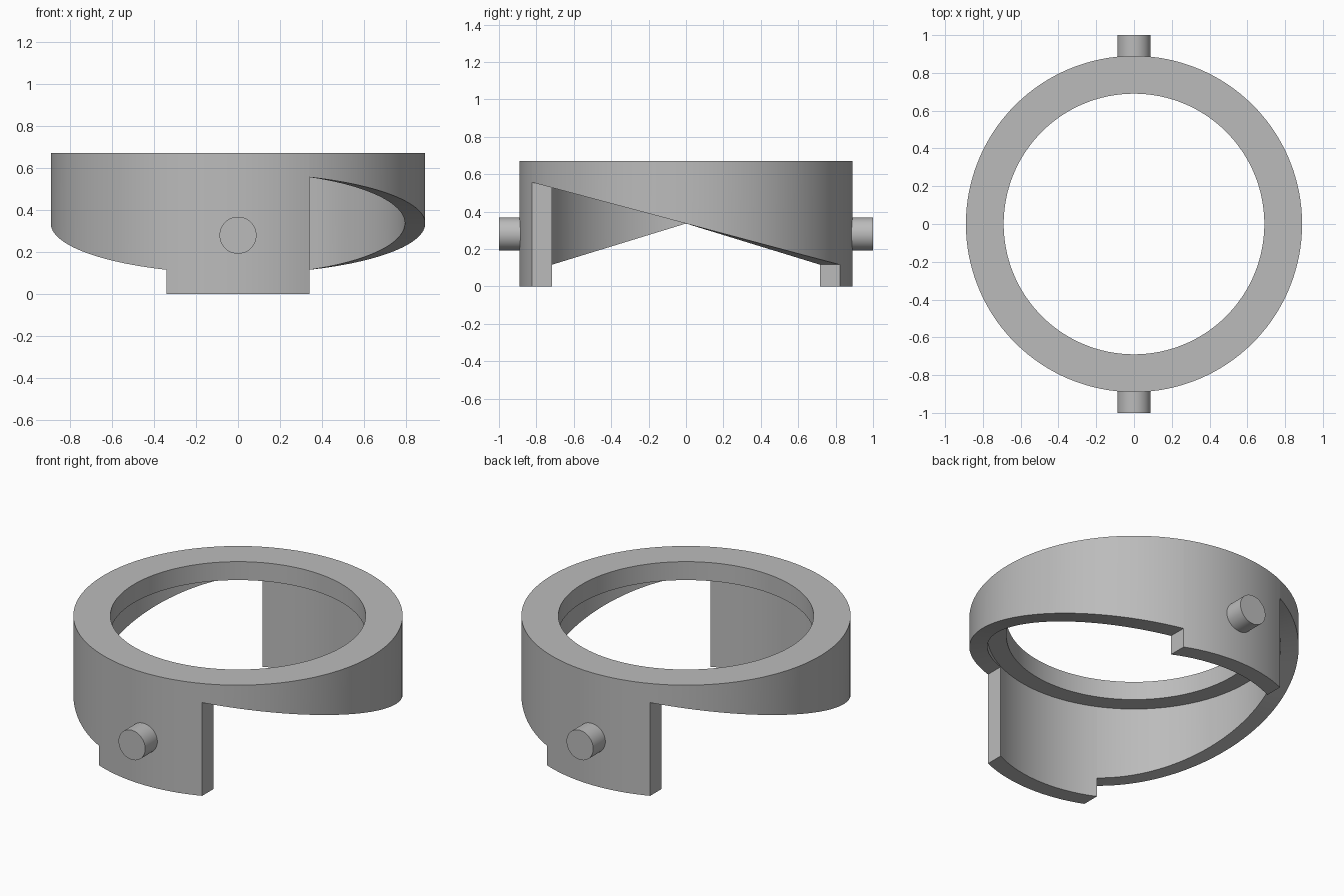
import bpy, bmesh
from math import sin, cos, asin, sqrt, pi, radians

cube = bpy.data.objects.get("Cube")
if cube:
    bpy.data.objects.remove(cube)

R_OUT, R_IN, R_LIP = 0.89, 0.793, 0.69     # wall radii and lip radius
TOP, LIP_Z, MID, RISE = 0.67, 0.56, 0.336, 0.22
TAB = 0.34                                 # half width of the tabs
A0 = asin(TAB / R_OUT)
Y_RATIO = sqrt(R_IN**2 - TAB**2) / sqrt(R_OUT**2 - TAB**2)

grey = bpy.data.materials.new("grey")
grey.use_nodes = True
colour = (0.5, 0.5, 0.5, 1)
grey.diffuse_color = colour
grey.node_tree.nodes["Principled BSDF"].inputs["Base Color"].default_value = colour


def finish(obj):
    obj.data.materials.clear()
    obj.data.materials.append(grey)
    bpy.ops.object.select_all(action="DESELECT")
    obj.select_set(True)
    bpy.context.view_layer.objects.active = obj
    bpy.ops.object.shade_smooth_by_angle(angle=radians(30))


def section(a, is_tab, turn):
    """Wall cross-section at angle a from the front, turned half way round if asked."""
    xo, yo = R_OUT * sin(a), -R_OUT * cos(a)
    if is_tab:
        xi, z = xo, 0
        yi = -sqrt(R_IN**2 - xi**2)
    else:
        yi = yo * Y_RATIO
        xi = sqrt(R_IN**2 - yi**2)
        z = MID + RISE * cos(a) / cos(A0)
    xl, yl = R_LIP * sin(a), -R_LIP * cos(a)
    pts = [(xo, yo, TOP), (xl, yl, TOP), (xl, yl, LIP_Z),
           (xi, yi, LIP_Z), (xi, yi, z), (xo, yo, z)]
    return [(x * turn, y * turn, h) for x, y, h in pts]


# Ring: two tabs and two sloping side walls, repeated by a half turn
bm = bmesh.new()
loops = []
for turn in (1, -1):
    for is_tab, start, end, steps in ((True, -A0, A0, 16), (False, A0, pi - A0, 64)):
        for i in range(steps + 1):
            a = start + (end - start) * i / steps
            verts = [bm.verts.new(p) for p in section(a, is_tab, turn)]
            loops.append((verts, is_tab))
for i, (here, kind) in enumerate(loops):
    after, next_kind = loops[(i + 1) % len(loops)]
    for j in range(6):
        # Where tab meets slope, only the upright end wall is needed
        if kind == next_kind or j == 4:
            k = (j + 1) % 6
            bm.faces.new((here[j], after[j], after[k], here[k]))
bmesh.ops.remove_doubles(bm, verts=bm.verts, dist=0.0001)
bmesh.ops.recalc_face_normals(bm, faces=bm.faces)
mesh = bpy.data.meshes.new("ring")
bm.to_mesh(mesh)
bm.free()
ring = bpy.data.objects.new("ring", mesh)
bpy.context.collection.objects.link(ring)
finish(ring)

# Pins on the front and back tabs
for name, side in (("front_pin", -1), ("back_pin", 1)):
    bpy.ops.mesh.primitive_cylinder_add(vertices=48, radius=0.088, depth=0.15,
                                        location=(0, side * 0.925, 0.28),
                                        rotation=(pi / 2, 0, 0))
    pin = bpy.context.object
    pin.name = name
    finish(pin)
